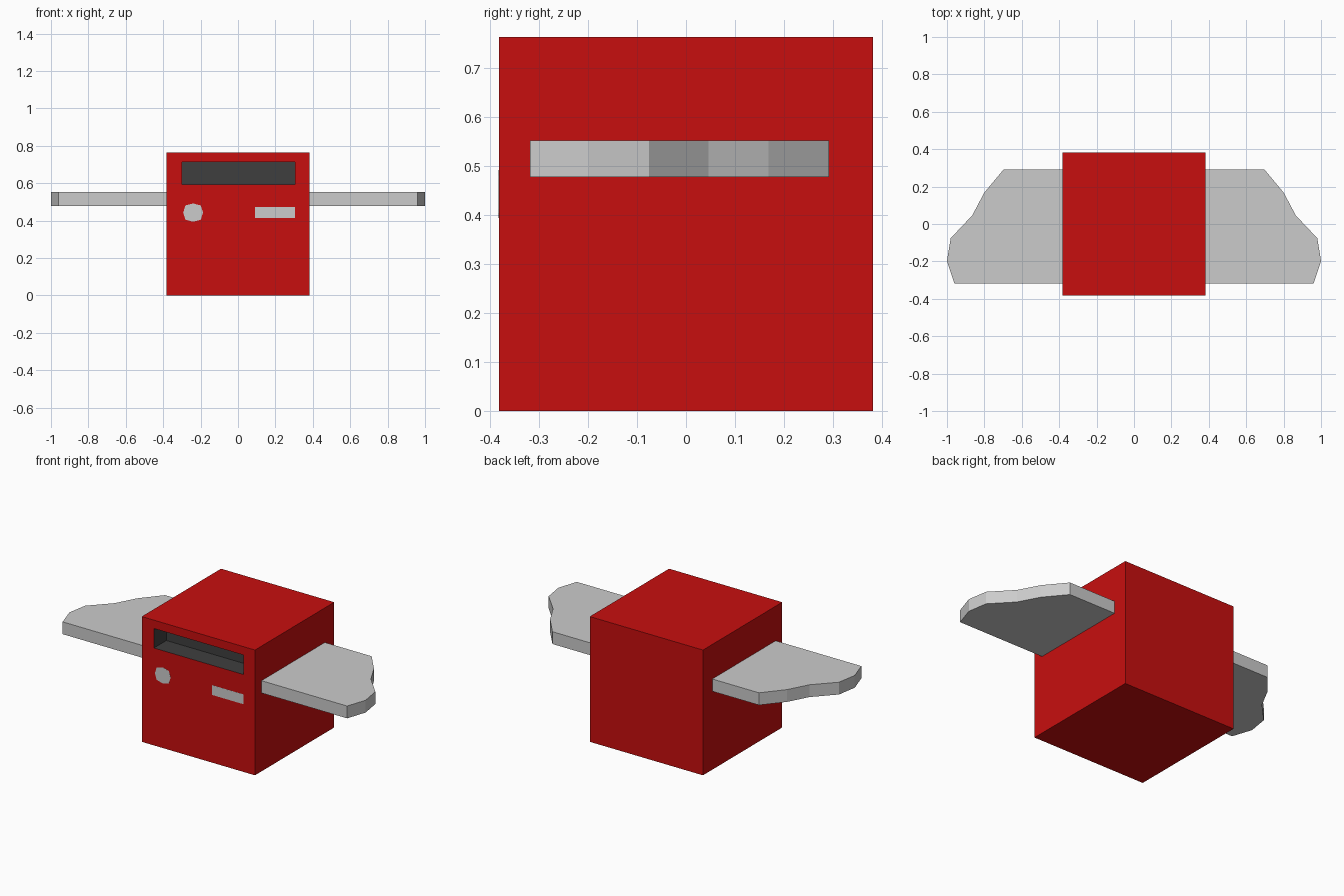
import bpy, bmesh
from math import cos, sin, pi

if "Cube" in bpy.data.objects:
    bpy.data.objects.remove(bpy.data.objects["Cube"])

HALF = 0.382       # half the width of the body
FRONT = -HALF


def material(name, r, g, b):
    m = bpy.data.materials.new(name)
    m.diffuse_color = (r, g, b, 1)
    m.use_nodes = True
    m.node_tree.nodes["Principled BSDF"].inputs["Base Color"].default_value = m.diffuse_color
    return m


def add_object(name, bm, mats=()):
    bmesh.ops.recalc_face_normals(bm, faces=bm.faces)
    me = bpy.data.meshes.new(name)
    bm.to_mesh(me)
    bm.free()
    ob = bpy.data.objects.new(name, me)
    bpy.context.collection.objects.link(ob)
    for m in mats:
        me.materials.append(m)
    return ob


def prism(name, outline, offset):
    """Extrude a closed outline of 3D points along offset."""
    bm = bmesh.new()
    face = bm.faces.new([bm.verts.new(p) for p in outline])
    ext = bmesh.ops.extrude_face_region(bm, geom=[face], use_keep_orig=True)
    verts = [g for g in ext["geom"] if isinstance(g, bmesh.types.BMVert)]
    bmesh.ops.translate(bm, verts=verts, vec=offset)
    return add_object(name, bm)


red = material("red_paint", 0.576, 0.0045, 0.0045)
dark = material("dark_slot", 0.049, 0.049, 0.049)

# Body: cube whose front face is inset and pushed in to form the slot
bm = bmesh.new()
bmesh.ops.create_cube(bm, size=2 * HALF)
bmesh.ops.translate(bm, verts=bm.verts, vec=(0, 0, HALF))
front = min(bm.faces, key=lambda f: f.calc_center_median().y)
bmesh.ops.inset_region(bm, faces=[front], thickness=0.05)
for v in front.verts:
    v.co.x = 0.305 if v.co.x > 0 else -0.30
    v.co.z = 0.713 if v.co.z > HALF else 0.594
slot = bmesh.ops.extrude_discrete_faces(bm, faces=[front])["faces"][0]
bmesh.ops.translate(bm, verts=slot.verts, vec=(0, 0.12, 0))
slot.material_index = 1
for e in slot.edges:
    for f in e.link_faces:
        f.material_index = 1
add_object("body", bm, (red, dark))

# Front details: eight-sided button and plate strip, almost flush
knob = []
for i in range(8):
    r = 1.1 if i % 2 else 1.0      # slightly squared-off circle
    knob.append((-0.24 + 0.053 * r * cos(i * pi / 4), FRONT - 0.0006,
                 0.443 + 0.049 * r * sin(i * pi / 4)))
prism("round_button", knob, (0, 0.01, 0))
plate = [(x, FRONT - 0.0006, z) for x, z in
         ((0.092, 0.413), (0.305, 0.413), (0.305, 0.473), (0.092, 0.473))]
prism("front_plate", plate, (0, 0.01, 0))

# Wings: flat scalloped slabs mirrored on both sides
wing = [(0.375, 0.292), (0.697, 0.292), (0.80, 0.168), (0.865, 0.046),
        (0.98, -0.076), (1.0, -0.198), (0.96, -0.319), (0.375, -0.319)]
for name, side in (("right_wing", 1), ("left_wing", -1)):
    prism(name, [(side * x, y, 0.478) for x, y in wing], (0, 0, 0.075))
